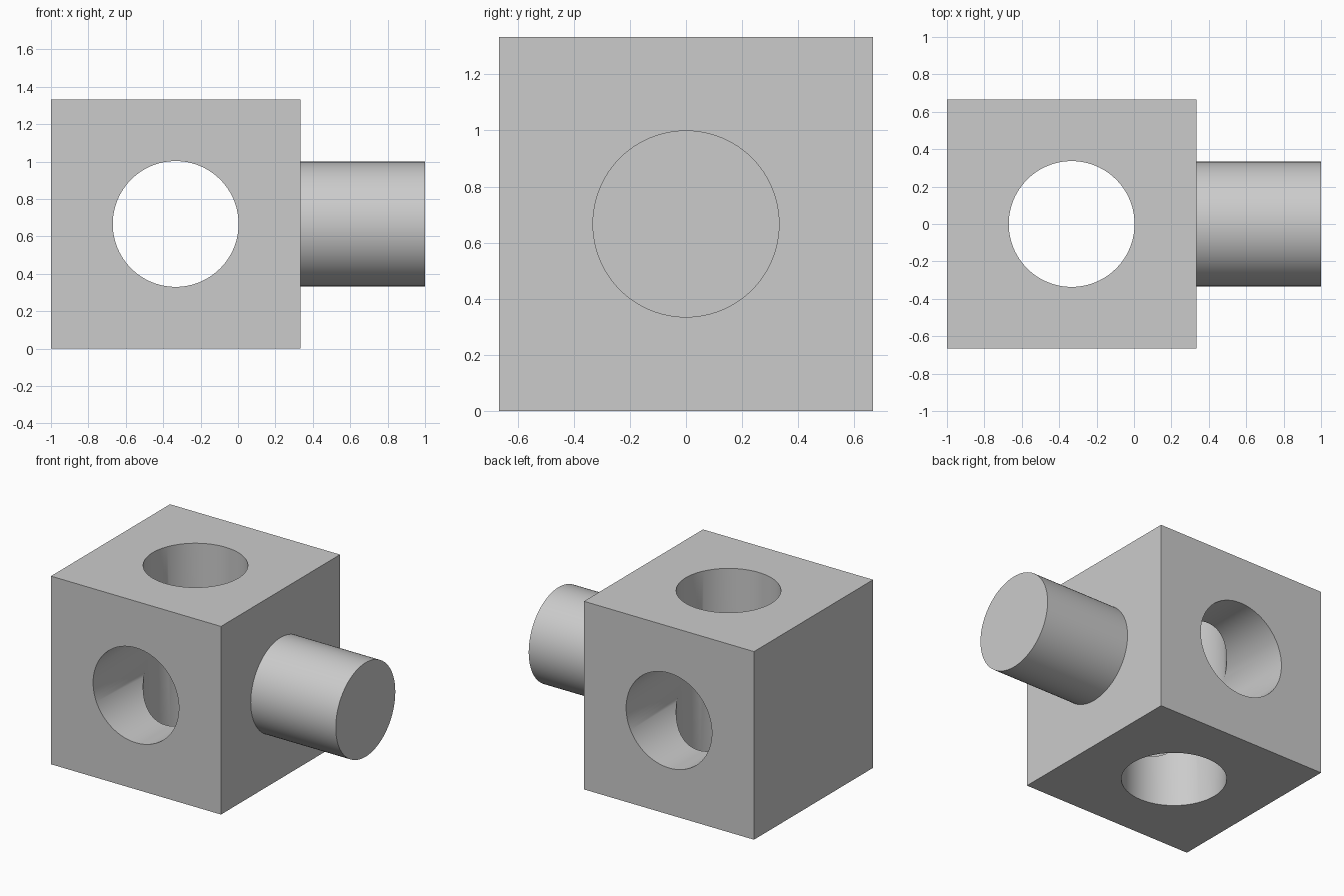
import bpy, math

if "Cube" in bpy.data.objects:
    bpy.data.objects.remove(bpy.data.objects["Cube"])

S = 4 / 3                      # cube edge length
R = 1 / 3                      # peg and bore radius
CENTRE = (-1 / 3, 0, 2 / 3)    # middle of the cube

grey = bpy.data.materials.new("plain grey")
grey.diffuse_color = (0.6, 0.6, 0.6, 1)
grey.use_nodes = True
grey.node_tree.nodes["Principled BSDF"].inputs["Base Color"].default_value = grey.diffuse_color


def cylinder(name, radius, depth, location, rotation):
    bpy.ops.mesh.primitive_cylinder_add(vertices=96, radius=radius, depth=depth,
                                        location=location, rotation=rotation)
    ob = bpy.context.object
    ob.name = name
    ob.data.materials.append(grey)
    return ob


def boolean(target, tool, operation):
    mod = target.modifiers.new(operation.lower(), 'BOOLEAN')
    mod.operation, mod.solver, mod.object = operation, 'EXACT', tool
    bpy.context.view_layer.objects.active = target
    bpy.ops.object.modifier_apply(modifier=mod.name)
    bpy.data.objects.remove(tool, do_unlink=True)


# Cube body
bpy.ops.mesh.primitive_cube_add(size=S, location=CENTRE)
block = bpy.context.object
block.name = "connector_block"
block.data.materials.append(grey)

# Peg on the right, rooted slightly inside the block
root = 0.2
peg = cylinder("peg", R, 1 - root, ((1 + root) / 2, 0, 2 / 3), (0, math.pi / 2, 0))
boolean(block, peg, 'UNION')

# Crossing bores: front to back, and top to bottom
for name, rot in (("bore_depth", (math.pi / 2, 0, 0)), ("bore_height", (0, 0, 0))):
    boolean(block, cylinder(name, R + 0.003, 2, CENTRE, rot), 'DIFFERENCE')

# Smooth round walls, sharp edges
bpy.ops.object.select_all(action='DESELECT')
block.select_set(True)
bpy.context.view_layer.objects.active = block
bpy.ops.object.shade_smooth_by_angle(angle=math.radians(30))
